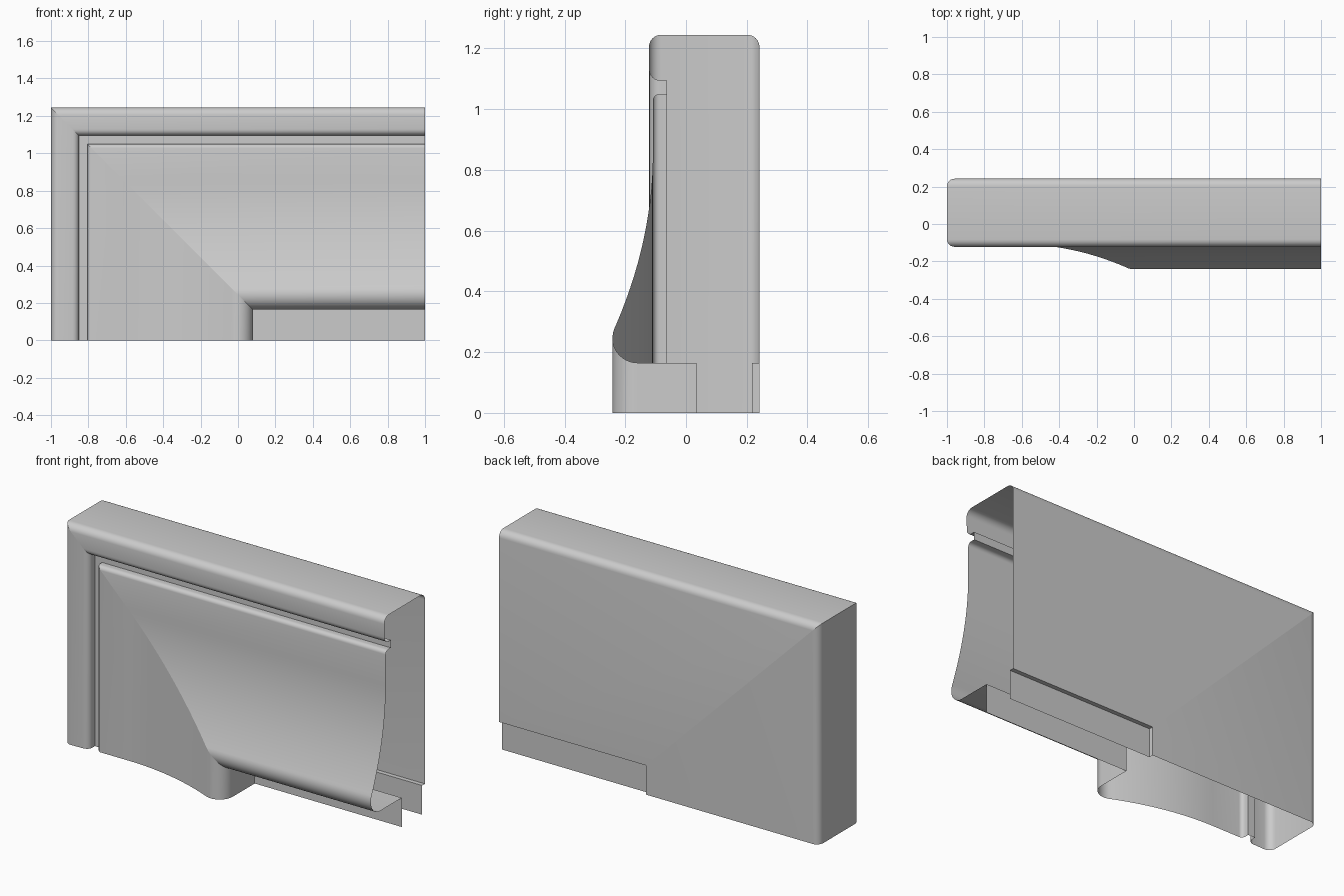
import bpy, bmesh
from math import sin, cos, radians

if "Cube" in bpy.data.objects:
    bpy.data.objects.remove(bpy.data.objects["Cube"])

H = 1.245          # overall height
OPEN = 1.08        # inset of the inner opening from the outer edges


def arc(cd, cy, r, a0, a1, n=6):
    """Arc points in (inset, y) space."""
    return [(cd + r * cos(radians(a0 + (a1 - a0) * i / n)),
             cy + r * sin(radians(a0 + (a1 - a0) * i / n))) for i in range(n + 1)]


def finish(bm, name):
    me = bpy.data.meshes.new(name)
    bm.to_mesh(me)
    bm.free()
    ob = bpy.data.objects.new(name, me)
    bpy.context.collection.objects.link(ob)
    return ob


# Moulding cross-section: back, rounded outer edge, front lip, groove, swooping face, roll
profile = [(OPEN, .217), (OPEN, .242)]
profile += arc(.04, .202, .04, 90, 180)
profile += arc(.04, -.082, .04, 180, 270)
profile += arc(.115, -.085, .035, 270, 360)
profile += [(.15, -.063), (.195, -.063)]
profile += arc(.217, -.087, .022, 180, 270)
swoop = [i / 14 * .565 for i in range(15)]
profile += [(.39 + s, -.109 - .38 * s * s) for s in swoop]
profile += arc(.998, -.16, .082, 248, 360, 12)
profile += [(OPEN, .035)]

# Mitred moulding: top run and left run meeting on a 45 degree joint
bm = bmesh.new()
rows = [[bm.verts.new(p) for p in ((1, y, H - d), (d - 1, y, H - d), (d - 1, y, 0))]
        for d, y in profile]
for a, b in zip(rows, rows[1:]):
    for k in range(2):
        bm.faces.new((a[k], a[k + 1], b[k + 1], b[k]))
    bm.edges.get((a[1], b[1])).smooth = False
frame = finish(bm, "mitred_moulding")
bpy.context.view_layer.objects.active = frame
frame.select_set(True)
bpy.ops.object.shade_smooth_by_angle(angle=radians(30))


# Flat panels filling the inner opening, front and back
def panel(name, y, flip):
    bm = bmesh.new()
    x0, z1 = OPEN - 1, H - OPEN
    vs = [bm.verts.new(p) for p in ((x0, y, 0), (1, y, 0), (1, y, z1), (x0, y, z1))]
    bm.faces.new(vs[::-1] if flip else vs)
    return finish(bm, name)


panel("front_inner_panel", .035, False)
panel("back_inner_panel", .217, True)
